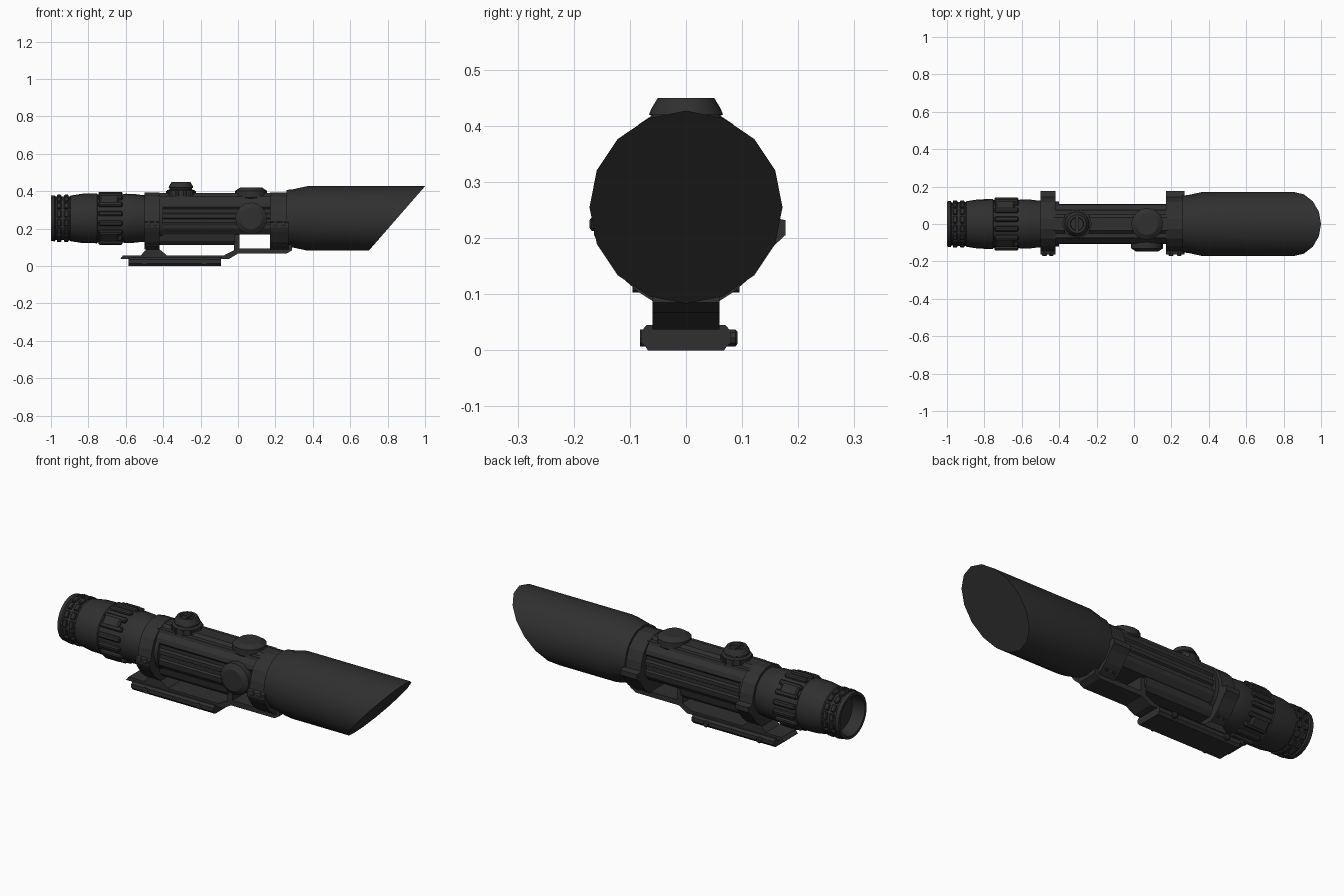
import bpy, bmesh, math
from mathutils import Matrix, Vector

if "Cube" in bpy.data.objects:
    bpy.data.objects.remove(bpy.data.objects["Cube"])

AX = 0.255  # height of the optical axis
metal = bpy.data.materials.new("black_metal")
metal.diffuse_color = (0.029, 0.029, 0.029, 1)
metal.use_nodes = True
metal.node_tree.nodes["Principled BSDF"].inputs["Base Color"].default_value = metal.diffuse_color


def finish(name, bm, smooth=True):
    bmesh.ops.remove_doubles(bm, verts=bm.verts, dist=1e-5)
    bmesh.ops.recalc_face_normals(bm, faces=bm.faces)
    me = bpy.data.meshes.new(name)
    bm.to_mesh(me)
    bm.free()
    me.materials.append(metal)
    ob = bpy.data.objects.new(name, me)
    bpy.context.collection.objects.link(ob)
    if smooth:
        bpy.ops.object.select_all(action='DESELECT')
        ob.select_set(True)
        bpy.context.view_layer.objects.active = ob
        bpy.ops.object.shade_smooth_by_angle(angle=math.radians(32))
    return ob


def lathe(name, profile, axis='X', centre=(0, 0, AX), n=16, shape=None):
    """Revolve (t, r) points around an axis; shape can move finished vertices."""
    bm = bmesh.new()
    c = Vector(centre)
    rings = []
    for t, r in profile:
        ring = []
        for i in range(n):
            a = 2 * math.pi * i / n
            u, v = r * math.cos(a), r * math.sin(a)
            p = {'X': (t, u, v), 'Y': (u, t, v), 'Z': (u, v, t)}[axis]
            ring.append(bm.verts.new(c + Vector(p)))
        rings.append(ring)
    for a, b in zip(rings, rings[1:]):
        for i in range(n):
            j = (i + 1) % n
            bm.faces.new((a[i], a[j], b[j], b[i]))
    if profile[0][1] > 0:
        bm.faces.new(rings[0])
    if profile[-1][1] > 0:
        bm.faces.new(rings[-1])
    if shape:
        shape(rings)
    return finish(name, bm)


def prism(name, pts, lo, hi, axis='X'):
    """Extrude a (y, z) outline along x, or an (x, z) outline along y."""
    bm = bmesh.new()
    make = (lambda p, t: (t, p[0], p[1])) if axis == 'X' else (lambda p, t: (p[0], t, p[1]))
    a = [bm.verts.new(make(p, lo)) for p in pts]
    b = [bm.verts.new(make(p, hi)) for p in pts]
    bm.faces.new(a)
    bm.faces.new(b)
    for i in range(len(pts)):
        j = (i + 1) % len(pts)
        bm.faces.new((a[i], a[j], b[j], b[i]))
    return finish(name, bm, False)


def mirrored(half):
    return half + [(-y, z) for y, z in reversed(half)]


def lugs(name, x, r, size, count, bevel):
    """Blocks spaced evenly around the optical axis."""
    bm = bmesh.new()
    for i in range(count):
        m = (Matrix.Translation((x, 0, AX)) @ Matrix.Rotation(2 * math.pi * (i + .5) / count, 4, 'X')
             @ Matrix.Translation((0, 0, r)) @ Matrix.Diagonal((*size, 1)))
        bmesh.ops.create_cube(bm, size=1, matrix=m)
    bmesh.ops.bevel(bm, geom=bm.edges[:], offset=bevel, segments=1, affect='EDGES')
    return finish(name, bm, False)


# objective bell with a slanted, closed front
def slant(rings):
    for v in rings[-1]:
        v.co.x = 0.70 + 0.30 * (v.co.z - (AX - .172)) / .344

lathe("objective_bell", [(.26, .152), (.29, .155), (.37, .172), (.8, .172)], shape=slant)

# eyepiece with recessed lens
lathe("eyepiece", [(-.93, 0), (-.93, .098), (-1, .106), (-1, .121), (-.98, .123), (-.975, .116),
                   (-.9, .117), (-.895, .122), (-.83, .132), (-.755, .133), (-.75, .128),
                   (-.62, .128), (-.6, .132), (-.55, .130), (-.52, .126), (-.4, .12)], n=24)
for k, x in enumerate((-.957, -.918)):
    lugs("eyecup_ridge_%d" % k, x, .118, (.024, .038, .016), 16, .004)
lugs("zoom_ring_ribs", -.682, .131, (.13, .026, .024), 16, .006)
lugs("zoom_ring_large_grips", -.69, .132, (.10, .06, .024), 4, .008)

# fluted central body and the tray below it
body = [(.035, .39), (.05, .376), (.074, .376), (.078, .36), (.098, .338), (.104, .315),
        (.096, .305), (.096, .285), (.108, .278), (.108, .258), (.098, .252), (.098, .232),
        (.108, .225), (.105, .2), (.08, .17)]
prism("main_body", mirrored(body), -.43, .18)
prism("lower_tray", mirrored([(.08, .185), (.07, .135), (.05, .113)]), -.42, -.015)

# mounting rings with side ears and screws
arc = [(.14 * math.sin(math.radians(a)), AX + .14 * math.cos(math.radians(a)))
       for a in (11.25, 33.75, 56.25, 78.75)]
far = arc + [(.145, .238), (.177, .232), (.177, .205), (.152, .182), (.115, .13), (.085, .104), (.06, .088)]
near = [(-max(-9, min(y, .164)), z) for y, z in reversed(far)]
for name, lo, hi in (("rear", -.5, -.42), ("front", .17, .27)):
    prism(name + "_ring", far + near, lo, hi)
    for k in (.28, .72):
        x = lo + (hi - lo) * k
        lathe(name + "_ring_screw", [(-.172, .007), (-.168, .013), (-.13, .013)],
              'Y', (x, 0, .225), 10)
        lathe(name + "_foot_bolt", [(-.095, .012), (.095, .012)], 'Y', (x, 0, .115), 8)

# cantilever mount: side outline extruded across
prism("mount_arm", [(-.63, .037), (-.05, .037), (0, .067), (.26, .067), (.29, .085), (.29, .14),
                    (.17, .14), (.17, .095), (.008, .095), (.008, .18), (-.022, .18), (-.022, .085),
                    (-.075, .057), (-.38, .057), (-.42, .09), (-.42, .14), (-.49, .14), (-.49, .09),
                    (-.52, .057), (-.615, .057)], -.06, .06, 'Y')
prism("rail_clamp", mirrored([(.068, 0), (.072, .006), (.08, .014), (.08, .034), (.07, .045)]), -.585, -.09)
for x in (-.5, -.18):
    lathe("clamp_bolt", [(-.082, .016), (.088, .016), (.092, .011)], 'Y', (x, 0, .022), 10)

# elevation turret: stepped knob with a slotted cap
lathe("elevation_turret", [(.34, .075), (.405, .075), (.41, .06), (.417, .06), (.42, .066), (.43, .062),
                           (.45, .05), (.45, .036), (.436, .034), (.436, 0)], 'Z', (-.305, 0, 0), 20)
prism("elevation_cap_bar", [(-.036, .43), (.036, .43), (.036, .447), (-.036, .447)], -.312, -.298)
for i in range(10):
    a = 2 * math.pi * i / 10
    lathe("elevation_grip", [(.366, .011), (.402, .011)], 'Z',
          (-.305 + .07 * math.cos(a), .07 * math.sin(a), 0), 6)

# top and side capped turrets over the front of the body
cap = [(0, .07), (.015, .085), (.05, .085), (.068, .058)]
lathe("top_turret", [(.352 + t, r) for t, r in cap], 'Z', (.07, 0, 0), 16)
lathe("side_turret", [(-.08 - t, r) for t, r in cap], 'Y', (.07, 0, AX), 16)
